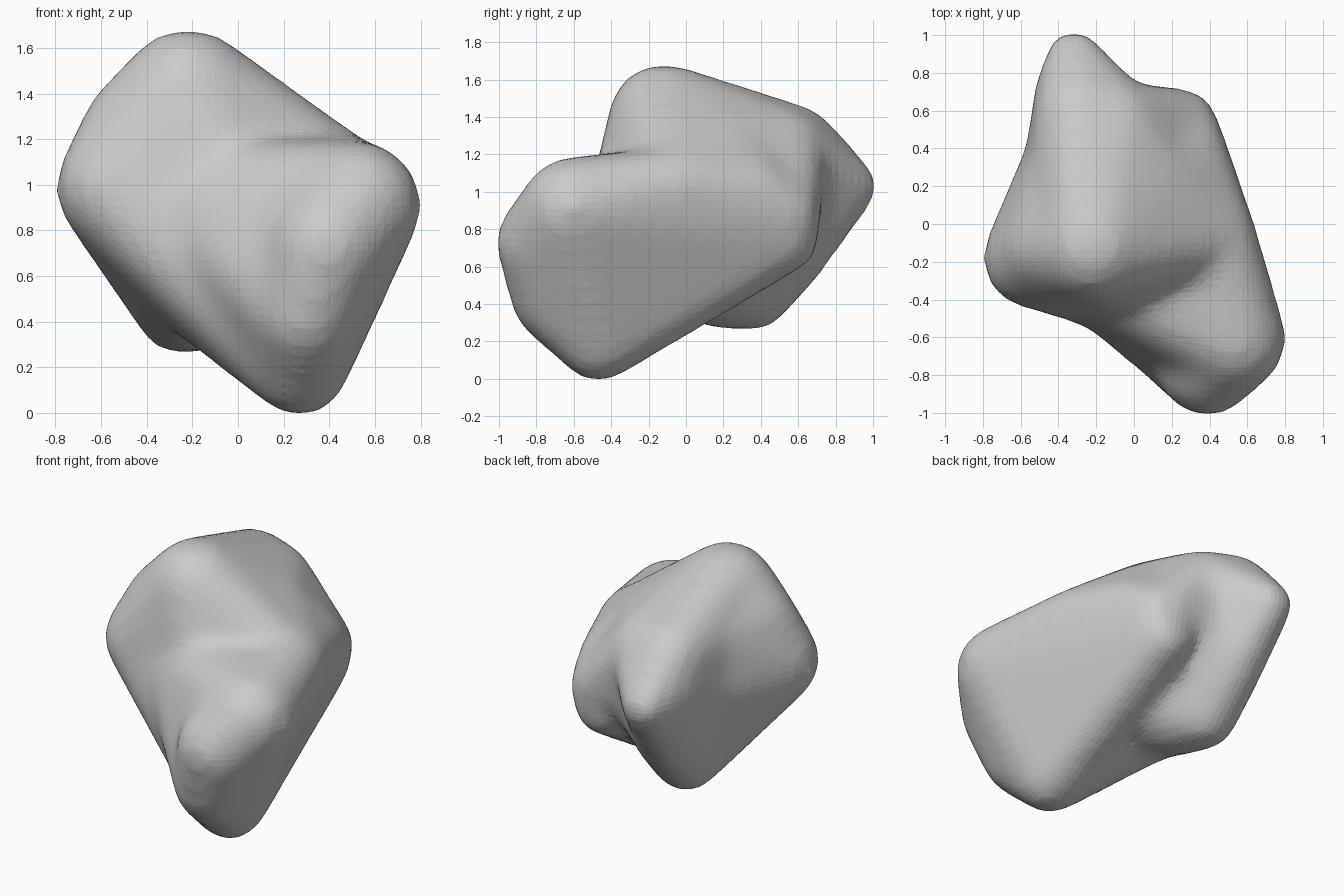
import bpy, bmesh
from mathutils import Vector

cube = bpy.data.objects.get("Cube")
if cube:
    bpy.data.objects.remove(cube, do_unlink=True)

# Rounded corners of the rock: centre and radius
KNOBS = {
    "crown":       ((-0.22, -0.12, 1.38), 0.30),
    "shoulder":    ((-0.43, -0.12, 1.22), 0.26),
    "west":        ((-0.535, -0.18, 0.98), 0.27),
    "flank":       ((-0.42, 0.15, 1.00), 0.20),
    "flank_back":  ((-0.38, 0.36, 0.98), 0.20),
    "flank_top":   ((-0.34, 0.28, 1.22), 0.23),
    "belly":       ((-0.20, -0.08, 0.62), 0.27),
    "back_ridge":  ((-0.30, 0.58, 1.23), 0.23),
    "back_corner": ((-0.10, 0.52, 1.20), 0.24),
    "tail":        ((-0.32, 0.88, 1.02), 0.15),
    "tail_side":   ((-0.32, 0.70, 1.05), 0.21),
    "tail_low":    ((-0.26, 0.55, 0.65), 0.20),
    "keel":        ((-0.25, 0.36, 0.44), 0.20),
    "keel_front":  ((-0.19, 0.20, 0.45), 0.20),
    "slope":       ((0.06, 0.20, 1.15), 0.28),
    "core":        ((0.00, 0.02, 0.62), 0.30),
    "saddle":      ((-0.01, 0.54, 0.96), 0.20),
    "mid_face":    ((-0.20, -0.20, 0.90), 0.30),
    "nose":        ((0.39, -0.76, 0.72), 0.26),
    "nose_left":   ((0.34, -0.66, 0.62), 0.24),
    "nose_low":    ((0.30, -0.71, 0.42), 0.23),
    "brow":        ((0.53, -0.61, 0.90), 0.28),
    "foot":        ((0.27, -0.47, 0.19), 0.22),
    "east_ridge":  ((0.43, -0.06, 1.01), 0.22),
    "rear_top":    ((0.29, 0.36, 0.97), 0.21),
    "rear_mid":    ((0.25, 0.52, 0.87), 0.20),
    "rear_low":    ((0.22, 0.52, 0.75), 0.20),
}

# Each lump is the convex skin around a few corners
LUMPS = [
    # western mass and its underside
    ["crown", "shoulder", "west", "flank", "flank_back", "flank_top",
     "belly", "keel", "keel_front"],
    # sloping front face down to the foot
    ["crown", "shoulder", "west", "belly", "foot", "east_ridge"],
    # long back ridge ending in the tail
    ["crown", "flank_back", "flank_top", "back_ridge", "back_corner",
     "tail", "tail_side", "tail_low", "keel"],
    # saddle between the two masses
    ["crown", "back_corner", "slope", "saddle", "rear_mid"],
    ["crown", "slope", "rear_top", "rear_mid", "east_ridge"],
    ["core", "keel", "keel_front", "saddle", "tail_low", "east_ridge"],
    # eastern lobe and its blend into the front face
    ["nose", "nose_low", "brow", "foot", "east_ridge",
     "rear_top", "rear_mid", "rear_low"],
    ["nose_left", "nose_low", "foot", "mid_face", "brow", "east_ridge"],
]

# Unit directions used to round every corner
ball = bmesh.new()
bmesh.ops.create_icosphere(ball, subdivisions=3, radius=1)
DIRS = [v.co.normalized() for v in ball.verts]
ball.free()


def add_lump(target, names):
    bm = bmesh.new()
    for name in names:
        centre, radius = KNOBS[name]
        for d in DIRS:
            bm.verts.new(Vector(centre) + d * radius)
    bmesh.ops.convex_hull(bm, input=list(bm.verts))
    loose = [v for v in bm.verts if not v.link_faces]
    bmesh.ops.delete(bm, geom=loose, context='VERTS')
    bmesh.ops.recalc_face_normals(bm, faces=list(bm.faces))
    part = bpy.data.meshes.new("lump")
    bm.to_mesh(part)
    bm.free()
    target.from_mesh(part)
    bpy.data.meshes.remove(part)


body = bmesh.new()
for names in LUMPS:
    add_lump(body, names)
mesh = bpy.data.meshes.new("rock")
body.to_mesh(mesh)
body.free()
rock = bpy.data.objects.new("rock", mesh)
bpy.context.collection.objects.link(rock)

# Fuse the lumps and soften the valleys between them
remesh = rock.modifiers.new("fuse", 'REMESH')
remesh.mode = 'VOXEL'
remesh.voxel_size = 0.04
soften = rock.modifiers.new("soften", 'SMOOTH')
soften.factor = 0.5
soften.iterations = 22
rock.modifiers.new("facets", 'TRIANGULATE')
graph = bpy.context.evaluated_depsgraph_get()
fused = bpy.data.meshes.new_from_object(rock.evaluated_get(graph))
rock.modifiers.clear()
rock.data = fused
bpy.data.meshes.remove(mesh)
fused.name = "rock"

# Stand the rock on the ground
lowest = min(v.co.z for v in fused.vertices)
for v in fused.vertices:
    v.co.z -= lowest

# Plain grey stone with soft facets
stone = bpy.data.materials.new("grey stone")
stone.use_nodes = True
GREY = (0.6, 0.6, 0.6, 1)
stone.diffuse_color = GREY
stone.node_tree.nodes["Principled BSDF"].inputs["Base Color"].default_value = GREY
fused.materials.clear()
fused.materials.append(stone)
for p in fused.polygons:
    p.use_smooth = False
    p.material_index = 0
fused.update()
